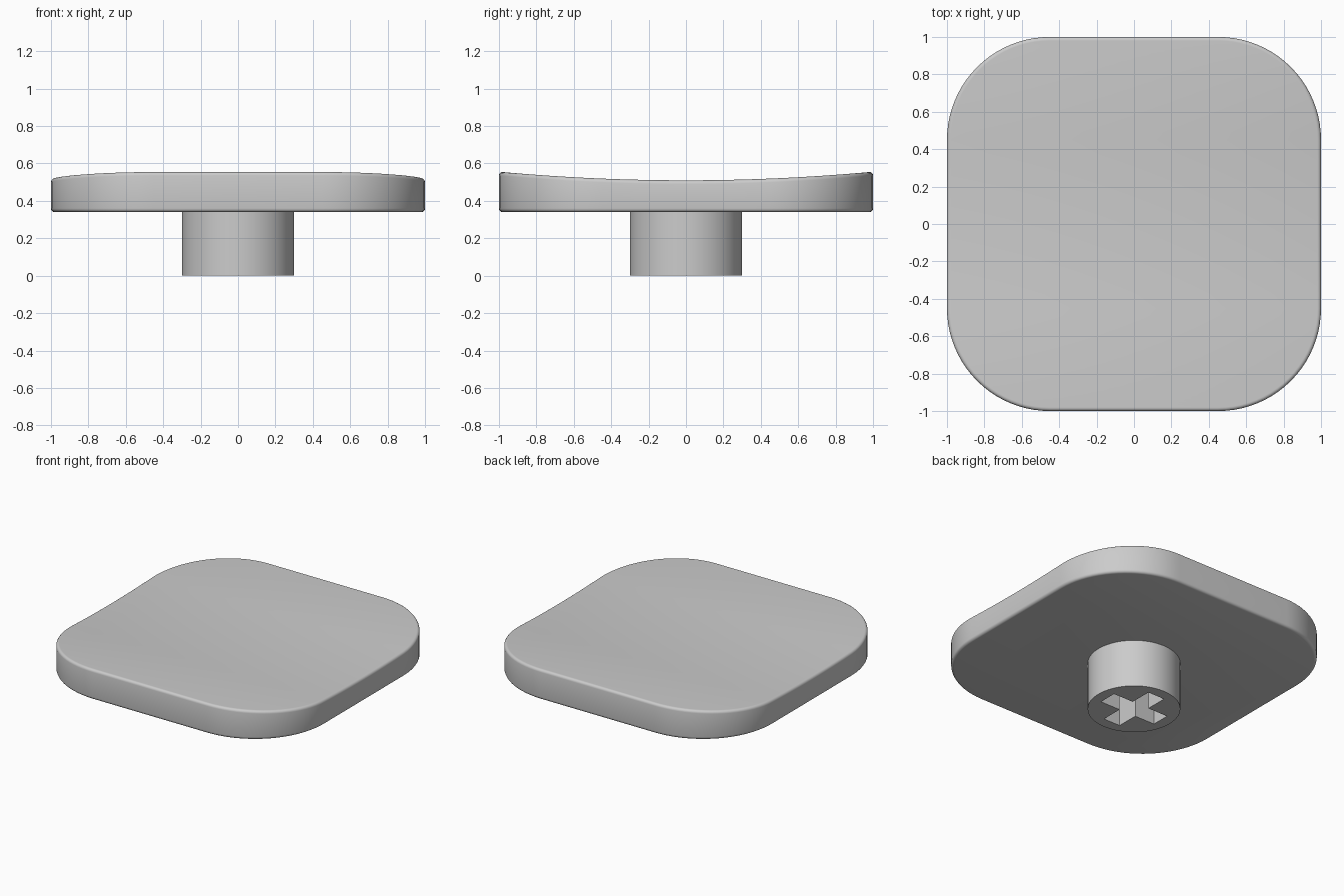
import bpy, bmesh, math

cube = bpy.data.objects.get("Cube")
if cube:
    bpy.data.objects.remove(cube, do_unlink=True)

HALF, CORNER, EDGE = 1.0, 0.55, 0.02
BASE_Z, STEM_R = 0.34, 0.30
ARM_LENGTH, ARM_WIDTH, SLOT_TOP = 0.448, 0.132, 0.32

grey = bpy.data.materials.new("grey_plastic")
grey.use_nodes = True
colour = (0.6, 0.6, 0.6, 1)
grey.diffuse_color = colour
grey.node_tree.nodes["Principled BSDF"].inputs["Base Color"].default_value = colour


def finish(name, bm):
    bmesh.ops.recalc_face_normals(bm, faces=bm.faces[:])
    mesh = bpy.data.meshes.new(name)
    bm.to_mesh(mesh)
    bm.free()
    mesh.materials.append(grey)
    obj = bpy.data.objects.new(name, mesh)
    bpy.context.collection.objects.link(obj)
    return obj


def smooth(obj):
    bpy.ops.object.select_all(action="DESELECT")
    obj.select_set(True)
    bpy.context.view_layer.objects.active = obj
    bpy.ops.object.shade_smooth_by_angle(angle=math.radians(35))


def scoop(y):
    return 0.51 + 0.046 * y * y


def outline(inset, arc_steps=20, side_steps=12):
    """Rounded square, mirrored in x so opposite points share the same y."""
    c, r = HALF - CORNER, CORNER - inset
    angles = [math.pi / 2 * i / arc_steps for i in range(arc_steps + 1)]
    right = [(c + r * math.sin(a), -c - r * math.cos(a)) for a in angles]
    right += [(c + r, -c + 2 * c * i / side_steps) for i in range(1, side_steps)]
    right += [(c + r * math.cos(a), c + r * math.sin(a)) for a in angles]
    return right + [(-x, y) for x, y in reversed(right)]


# Cap: stacked rings with rounded edges and a scooped top
bm = bmesh.new()
rings = []
turns = [math.pi / 2 * i / 4 for i in range(5)]
for t in turns:
    z = BASE_Z + EDGE * (1 - math.cos(t))
    rings.append([bm.verts.new((x, y, z)) for x, y in outline(EDGE * (1 - math.sin(t)))])
for t in turns:
    drop = EDGE * (1 - math.sin(t))
    rings.append([bm.verts.new((x, y, scoop(y) - drop))
                  for x, y in outline(EDGE * (1 - math.cos(t)))])
count = len(rings[0])
for low, high in zip(rings, rings[1:]):
    for i in range(count):
        j = (i + 1) % count
        bm.faces.new((low[i], low[j], high[j], high[i]))
bm.faces.new(rings[0])
top = rings[-1]
for i in range(count // 2 - 1):
    bm.faces.new((top[i], top[i + 1], top[count - 2 - i], top[count - 1 - i]))
smooth(finish("cap", bm))

# Stem: round post under the cap
bm = bmesh.new()
bmesh.ops.create_cone(bm, cap_ends=True, segments=64, radius1=STEM_R, radius2=STEM_R, depth=0.36)
bmesh.ops.translate(bm, vec=(0, 0, 0.18), verts=bm.verts[:])
stem = finish("stem", bm)

# Cross-shaped socket cut up into the stem
for name, sx, sy in (("slot_x", ARM_LENGTH, ARM_WIDTH), ("slot_y", ARM_WIDTH, ARM_LENGTH)):
    bm = bmesh.new()
    bmesh.ops.create_cube(bm, size=1)
    bmesh.ops.scale(bm, vec=(sx, sy, SLOT_TOP * 2), verts=bm.verts[:])
    cutter = finish(name, bm)
    cutter.hide_render = True
    cut = stem.modifiers.new(name, "BOOLEAN")
    cut.operation, cut.solver, cut.object = "DIFFERENCE", "EXACT", cutter
    bpy.context.view_layer.objects.active = stem
    bpy.ops.object.modifier_apply(modifier=cut.name)
    bpy.data.objects.remove(cutter, do_unlink=True)
smooth(stem)
